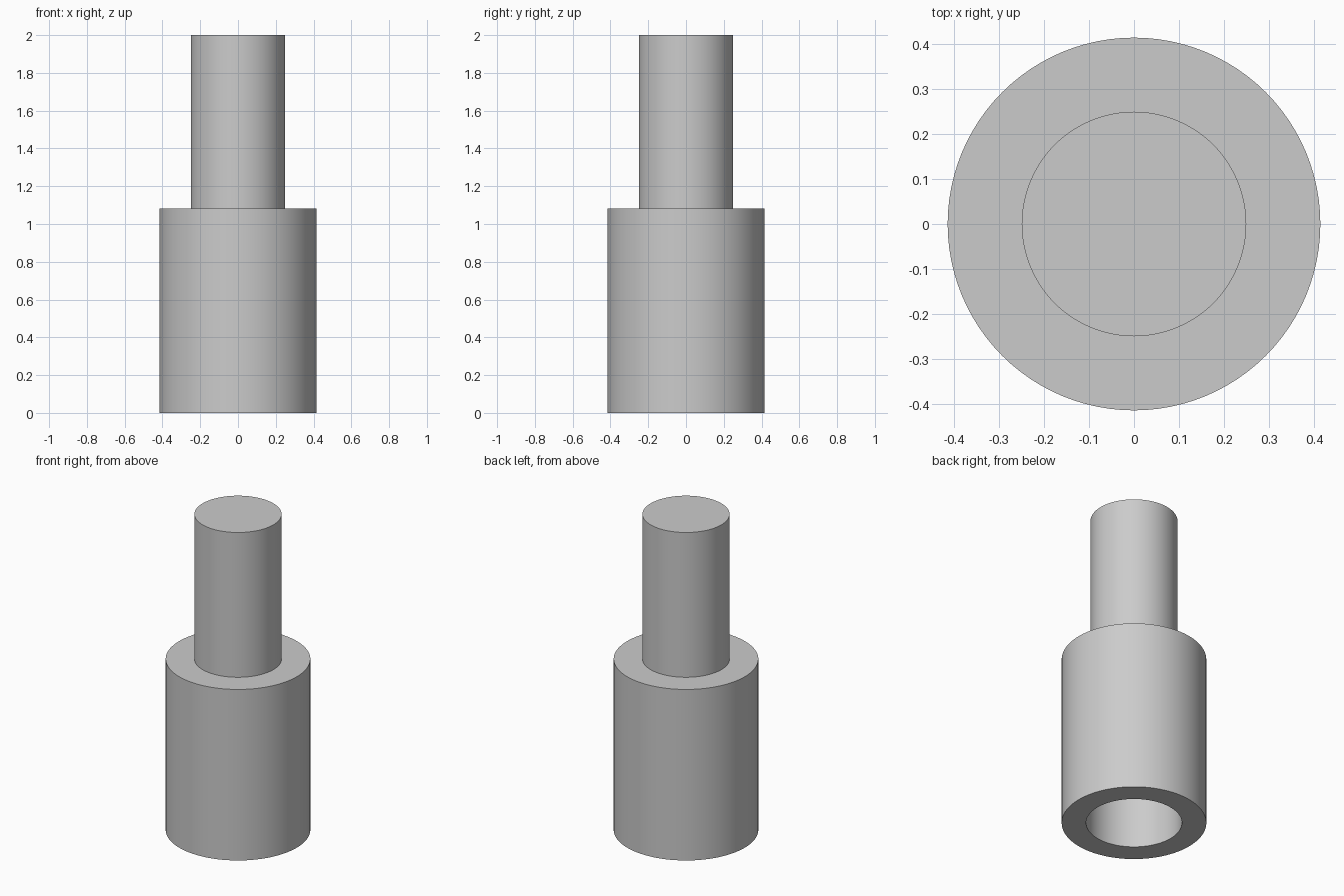
import bpy, bmesh, math

cube = bpy.data.objects.get("Cube")
if cube:
    bpy.data.objects.remove(cube, do_unlink=True)

# Single plain grey material
GREY = (0.6, 0.6, 0.6, 1.0)
grey = bpy.data.materials.new("plain grey")
grey.use_nodes = True
grey.diffuse_color = GREY
grey.node_tree.nodes["Principled BSDF"].inputs["Base Color"].default_value = GREY

BODY_R, PIN_R, SOCKET_R = 0.415, 0.25, 0.275
BODY_TOP, PIN_TOP, SOCKET_TOP = 1.083, 2.0, 0.917


def lathe(name, profile, segments=96):
    """Revolve a (radius, height) profile around the z axis."""
    bm = bmesh.new()
    verts = [bm.verts.new((r, 0, z)) for r, z in profile]
    edges = [bm.edges.new(pair) for pair in zip(verts, verts[1:])]
    bmesh.ops.spin(bm, geom=verts + edges, cent=(0, 0, 0), axis=(0, 0, 1),
                   angle=math.tau, steps=segments, use_duplicate=False)
    bmesh.ops.remove_doubles(bm, verts=bm.verts, dist=0.0001)
    bmesh.ops.recalc_face_normals(bm, faces=bm.faces)
    mesh = bpy.data.meshes.new(name)
    bm.to_mesh(mesh)
    bm.free()
    mesh.materials.append(grey)
    obj = bpy.data.objects.new(name, mesh)
    bpy.context.collection.objects.link(obj)
    bpy.ops.object.select_all(action="DESELECT")
    obj.select_set(True)
    bpy.context.view_layer.objects.active = obj
    bpy.ops.object.shade_smooth_by_angle(angle=math.radians(30))
    return obj


# Stepped peg: blind socket below, wide body, narrow solid pin on top
lathe("socketed_peg", [
    (0, SOCKET_TOP), (SOCKET_R, SOCKET_TOP), (SOCKET_R, 0),
    (BODY_R, 0), (BODY_R, BODY_TOP),
    (PIN_R, BODY_TOP), (PIN_R, PIN_TOP), (0, PIN_TOP),
])
